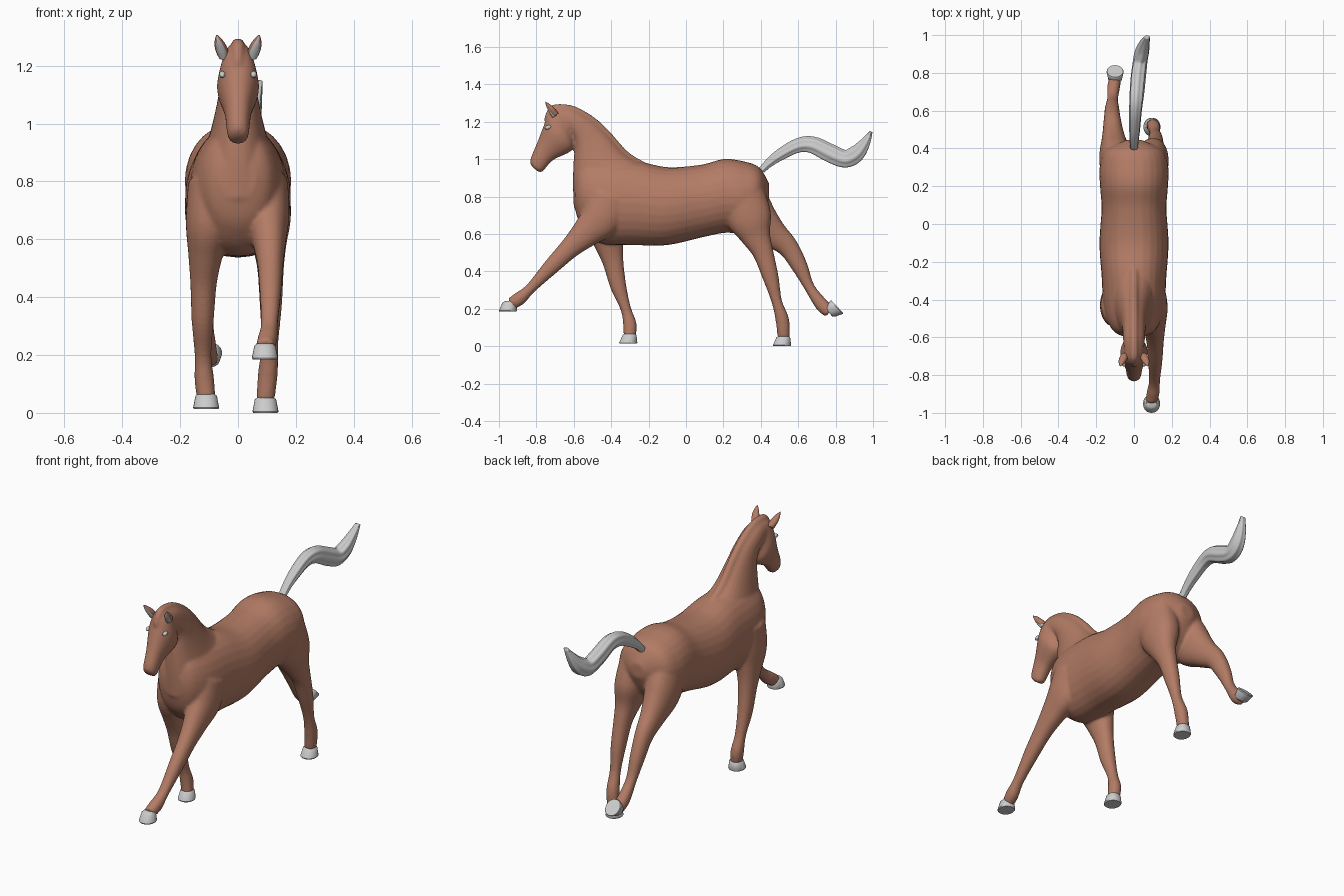
import bpy, bmesh
from math import sin, cos, pi, radians, copysign
from mathutils import Vector, Matrix

if "Cube" in bpy.data.objects:
    bpy.data.objects.remove(bpy.data.objects["Cube"])

brown = bpy.data.materials.new("chestnut")
brown.diffuse_color = (0.45, 0.2, 0.13, 1)
brown.use_nodes = True
brown.node_tree.nodes["Principled BSDF"].inputs["Base Color"].default_value = brown.diffuse_color


def smooth_rows(rows, steps=5):
    """Catmull-Rom interpolation of rows of numbers."""
    out = []
    for i in range(len(rows) - 1):
        a, b, c, d = rows[max(i - 1, 0)], rows[i], rows[i + 1], rows[min(i + 2, len(rows) - 1)]
        for s in range(steps):
            t = s / steps
            out.append([q + 0.5 * t * (r - p + t * (2 * p - 5 * q + 4 * r - e + t * (3 * (q - r) + e - p)))
                        for p, q, r, e in zip(a, b, c, d)])
    return out + [list(rows[-1])]


def skin(bm, rows, n=28, groove=0.0):
    """Skin rings given as (y1, z1, y2, z2, half width, optional x)."""
    rings = []
    for y1, z1, y2, z2, w, *x in rows:
        mid = Vector((x[0] if x else 0, (y1 + y2) / 2, (z1 + z2) / 2))
        up = Vector((0, (y1 - y2) / 2, (z1 - z2) / 2))
        ring = []
        for k in range(n):
            a = 2 * pi * k / n
            side = copysign(abs(sin(a)) ** 0.88, sin(a))
            ring.append(bm.verts.new(mid + (1 + groove * cos(7 * a)) * (up * cos(a) + Vector((w * side, 0, 0)))))
        rings.append(ring)
    for a, b in zip(rings, rings[1:]):
        for k in range(n):
            bm.faces.new((a[k], a[(k + 1) % n], b[(k + 1) % n], b[k]))
    bm.faces.new(rings[0])
    bm.faces.new(rings[-1])


def tube(bm, path, **kw):
    """Skin a path of (x, y, z, radius in side view, half width)."""
    pts = smooth_rows(path)
    rows = []
    for i, (x, y, z, r, w) in enumerate(pts):
        p, q = pts[max(i - 1, 0)], pts[min(i + 1, len(pts) - 1)]
        d = Vector((q[1] - p[1], q[2] - p[2])).normalized()
        rows.append((y - d.y * r, z + d.x * r, y + d.y * r, z - d.x * r, w, x))
    skin(bm, rows, **kw)


def finish(bm, name, mat=None):
    bmesh.ops.recalc_face_normals(bm, faces=bm.faces)
    me = bpy.data.meshes.new(name)
    bm.to_mesh(me)
    bm.free()
    me.polygons.foreach_set("use_smooth", [True] * len(me.polygons))
    if mat:
        me.materials.append(mat)
    ob = bpy.data.objects.new(name, me)
    bpy.context.collection.objects.link(ob)
    return ob


def ball(name, loc, size, rot=0):
    bm = bmesh.new()
    m = Matrix.Translation(loc) @ Matrix.Rotation(rot, 4, 'X') @ Matrix.Diagonal((*size, 1))
    bmesh.ops.create_uvsphere(bm, u_segments=16, v_segments=10, radius=1, matrix=m)
    finish(bm, name)


body = bmesh.new()

# Torso: (y, bottom z, top z, half width)
torso = [(-.595, .74, .88, .06), (-.56, .64, .97, .115), (-.46, .55, .99, .158), (-.27, .54, .99, .172),
         (-.1, .54, .957, .183), (.08, .58, .97, .172), (.2, .605, 1, .18), (.3, .61, .99, .182),
         (.39, .68, .957, .15), (.445, .79, .87, .04)]
skin(body, smooth_rows([(y, b, y, t, w) for y, b, t, w in torso]))

# Neck: throat point, crest point, half width
neck = [(-.6, .74, -.22, .965, .13), (-.605, .88, -.325, 1.03, .098), (-.6, 1, -.42, 1.135, .072),
        (-.595, 1.07, -.5, 1.21, .062), (-.61, 1.12, -.6, 1.268, .058), (-.66, 1.14, -.69, 1.28, .052)]
skin(body, smooth_rows(neck))

# Head: face point, jaw point, half width
head = [(-.715, 1.272, -.62, 1.2, .048), (-.74, 1.24, -.6, 1.11, .064), (-.757, 1.19, -.612, 1.045, .072),
        (-.795, 1.09, -.71, .995, .047), (-.833, .995, -.765, .935, .037), (-.822, .957, -.785, .93, .024)]
skin(body, smooth_rows(head))

# Mane follows the crest, then drops into a forelock
mane = [(0, y, z - .008, .023, .022) for _, _, y, z, _ in neck]
tube(body, mane + [(0, -.725, 1.25, .02, .02), (0, -.75, 1.205, .012, .012)], n=14)


def leg(name, side, foot_x, path, hoof_y, hoof_z, pitch=0, hip=0):
    """Leg from shoulder or hip to pastern along (y, z) points, plus its hoof."""
    radii = (.12 + hip, .112 + hip, .08, .056, .043, .028, .036, .032)
    rows = []
    for i, ((y, z), r) in enumerate(zip(path, radii)):
        x = .088 + .022 * sin(pi * i / 7) + (foot_x - .088) * i / 7
        rows.append((side * x, y, z, r, .6 * r + .0125))
    tube(body, rows)
    bm = bmesh.new()
    skin(bm, [(-toe, h, heel, h, w) for h, toe, heel, w in
              ((0, .048, .044, .042), (.005, .05, .047, .045), (.046, .032, .042, .037), (.055, .02, .033, .027))], n=24)
    bm.transform(Matrix.Translation((side * foot_x, hoof_y, hoof_z)) @ Matrix.Rotation(radians(pitch), 4, 'X'))
    hoof = finish(bm, name + "_hoof")
    bpy.context.view_layer.objects.active = hoof
    hoof.select_set(True)
    bpy.ops.object.shade_smooth_by_angle(angle=radians(40))
    hoof.select_set(False)


leg("reaching_fore", 1, .093, [(-.4, .8), (-.45, .69), (-.535, .605), (-.62, .525), (-.72, .425),
                               (-.83, .31), (-.89, .255), (-.937, .225)], -.95, .185)
leg("planted_fore", -1, .11, [(-.42, .8), (-.43, .66), (-.412, .55), (-.39, .45), (-.362, .32),
                              (-.322, .2), (-.3, .115), (-.302, .05)], -.307, .013)
leg("planted_hind", 1, .095, [(.29, .82), (.34, .68), (.375, .585), (.412, .5), (.452, .37),
                              (.485, .24), (.515, .14), (.522, .045)], .515, 0, hip=.008)
leg("trailing_hind", -1, .1, [(.28, .82), (.36, .7), (.46, .605), (.545, .53), (.608, .425),
                              (.66, .315), (.725, .222), (.768, .182)], .808, .212, pitch=133, hip=.008)

# Fuse everything into one smooth skin
horse = finish(body, "horse_body", brown)
fuse = horse.modifiers.new("fuse", 'REMESH')
fuse.mode = 'VOXEL'
fuse.voxel_size = 0.008
fuse.use_smooth_shade = True
soften = horse.modifiers.new("soften", 'SMOOTH')
soften.iterations = 6

# Tail: (y, z, radius), drifting to one side, with hair grooves
tail = [(.405, .94, .018), (.44, .975, .022), (.5, 1.02, .03), (.594, 1.07, .037), (.674, 1.075, .044),
        (.77, 1.03, .048), (.85, 1, .046), (.91, 1.027, .044), (.957, 1.085, .028), (.99, 1.147, .008)]
bm = bmesh.new()
tube(bm, [(.07 * (i / 9) ** 2, y, z, r, .6 * r + .01) for i, (y, z, r) in enumerate(tail)], n=42, groove=.06)
finish(bm, "tail")

# Ears, eyes and mouth corners on both sides
for label, s in (("left", 1), ("right", -1)):
    for part, off, k, mat in (("ear", 0, 1, brown), ("inner_ear", .007, .8, None)):
        bm = bmesh.new()
        tube(bm, [(s * (.05 + .023 * t), -.695 - .058 * t - off * (1 - t), 1.235 + .072 * t - off * (1 - t),
                   k * .017 * (1.02 - t ** 3), k * (.018 * (1.1 - t ** 2) + .018 * t * (1 - t)))
                  for t in (0, .35, .7, 1)], n=14)
        finish(bm, f"{label}_{part}", mat)
    ball(f"{label}_eye", (s * .054, -.738, 1.17), (.011, .018, .011), .25)
    ball(f"{label}_mouth_corner", (s * .024, -.79, .962), (.008, .018, .007), -.6)
